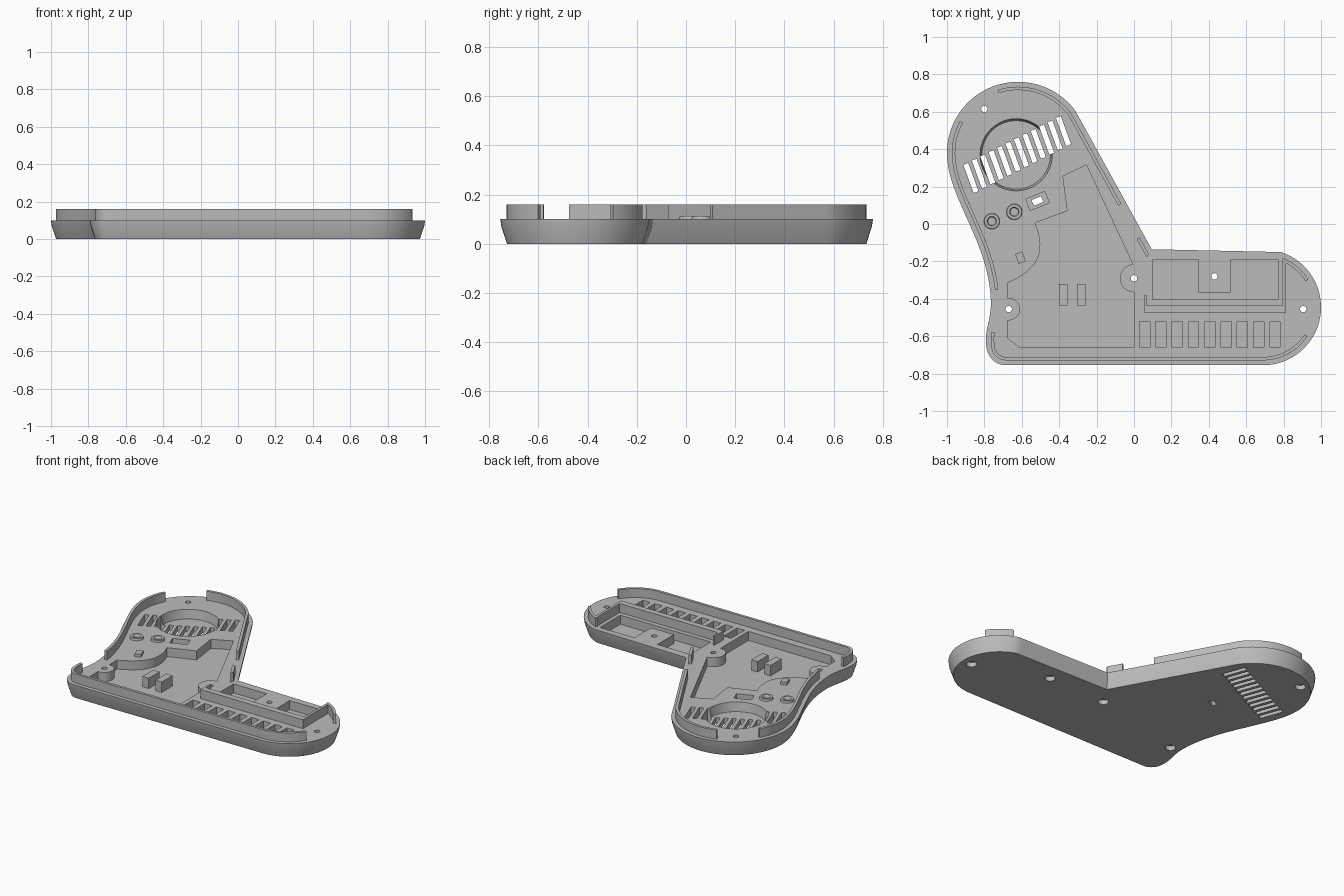
import bpy, bmesh, math
from mathutils import Vector
from mathutils.geometry import interpolate_bezier

if "Cube" in bpy.data.objects:
    bpy.data.objects.remove(bpy.data.objects["Cube"], do_unlink=True)

grey = bpy.data.materials.new("plain grey")
grey.use_nodes = True
grey.diffuse_color = (0.5, 0.5, 0.5, 1)
grey.node_tree.nodes["Principled BSDF"].inputs["Base Color"].default_value = (0.5, 0.5, 0.5, 1)

FLOOR, RIM, LIP = 0.04, 0.1, 0.16
ABOVE = 0.2


# 2D profile helpers
def arc(cx, cy, r, a, b, n=24):
    return [Vector((cx + r * math.cos(math.radians(a + (b - a) * i / n)),
                    cy + r * math.sin(math.radians(a + (b - a) * i / n)))) for i in range(n + 1)]


def circle(cx, cy, r, n=32):
    return arc(cx, cy, r, 0, 360, n)[:-1]


def bezier(*p, n=16):
    return [v.to_2d() for v in interpolate_bezier(*[Vector((*q, 0)) for q in p], n)]


def box(x0, y0, x1, y1):
    return [Vector(p) for p in ((x0, y0), (x1, y0), (x1, y1), (x0, y1))]


def tilted(cx, cy, w, h, deg):
    c, s = math.cos(math.radians(deg)), math.sin(math.radians(deg))
    return [Vector((cx + p.x * c - p.y * s, cy + p.x * s + p.y * c))
            for p in box(-w / 2, -h / 2, w / 2, h / 2)]


def resample(pts, step=0.03):
    out = []
    for i, p in enumerate(pts):
        q = pts[(i + 1) % len(pts)]
        d = (q - p).length
        if d < 1e-4:
            continue
        n = max(1, math.ceil(d / step))
        out += [p.lerp(q, k / n) for k in range(n)]
    return out


def inset(pts, d):
    out = []
    for i, p in enumerate(pts):
        u, v = (p - pts[i - 1]).normalized(), (pts[(i + 1) % len(pts)] - p).normalized()
        n = Vector((-u.y - v.y, u.x + v.x)).normalized()
        out.append(p + n * d / max(0.3, n.dot(Vector((-u.y, u.x)))))
    return out


# Solid helpers
def loft(bm, rings):
    loops = [[bm.verts.new((p.x, p.y, z)) for p in pts] for pts, z in rings]
    for lo, hi in zip(loops, loops[1:]):
        for i in range(len(lo)):
            j = (i + 1) % len(lo)
            bm.faces.new((lo[i], lo[j], hi[j], hi[i]))
    bm.faces.new(loops[0][::-1])
    bm.faces.new(loops[-1])


def solid(name, *stacks):
    bm = bmesh.new()
    for rings in stacks:
        loft(bm, rings)
    bmesh.ops.recalc_face_normals(bm, faces=bm.faces)
    me = bpy.data.meshes.new(name)
    bm.to_mesh(me)
    bm.free()
    me.materials.append(grey)
    ob = bpy.data.objects.new(name, me)
    bpy.context.collection.objects.link(ob)
    return ob


def prism(pts, z0, z1):
    return [(pts, z0), (pts, z1)]


def activate(ob):
    bpy.ops.object.select_all(action='DESELECT')
    ob.select_set(True)
    bpy.context.view_layer.objects.active = ob


def carve(ob, name, *stacks):
    cutter = solid(name, *stacks)
    cutter.hide_render = True
    mod = ob.modifiers.new(name, 'BOOLEAN')
    mod.operation, mod.solver, mod.object = 'DIFFERENCE', 'EXACT', cutter
    activate(ob)
    bpy.ops.object.modifier_apply(modifier=mod.name)
    bpy.data.objects.remove(cutter, do_unlink=True)


def smooth(ob):
    activate(ob)
    bpy.ops.object.shade_smooth_by_angle(angle=math.radians(25))


# Body outline, counter-clockwise from the left waist
outline = resample(
    bezier((-0.765, -0.42), (-0.765, -0.52), (-0.80, -0.56), (-0.79, -0.65))
    + bezier((-0.79, -0.65), (-0.785, -0.71), (-0.745, -0.755), (-0.68, -0.755))
    + arc(0.69, -0.445, 0.31, -90, 72, 40)
    + [Vector((0.095, -0.135))]
    + arc(-0.62, 0.38, 0.38, 36, 180, 40)
    + bezier((-1, 0.38), (-1, 0.14), (-0.77, -0.1), (-0.765, -0.42), n=30))
body = solid("tray_body", [(inset(outline, 0.027), 0), (inset(outline, 0.004), 0.07), (outline, RIM)])

# Main pocket, going round two screw bosses
pocket = ([Vector((-0.38, 0.256)), Vector((-0.254, 0.315))]
          + arc(0, -0.29, 0.075, 95, 270)
          + [Vector(p) for p in ((0, -0.66), (-0.61, -0.66), (-0.675, -0.61))]
          + arc(-0.67, -0.455, 0.06, -95, 95)
          + [Vector((-0.675, -0.315))]
          + bezier((-0.675, -0.315), (-0.52, -0.25), (-0.46, -0.15), (-0.53, 0.005))
          + [Vector((-0.355, 0.07))])
pocket = [p for i, p in enumerate(pocket) if (p - pocket[i - 1]).length > 1e-4]
# Compartment with an island for the screw
bay = [Vector(p) for p in ((0.1, -0.405), (0.77, -0.405), (0.77, -0.19), (0.515, -0.19),
                           (0.515, -0.365), (0.345, -0.365), (0.345, -0.19), (0.1, -0.19))]
cups = ((-0.76, 0.015), (-0.64, 0.065))
carve(body, "recess_cutter",
      prism(pocket, FLOOR, ABOVE), prism(bay, FLOOR, ABOVE),
      [(circle(-0.63, 0.37, 0.183, 48), FLOOR), (circle(-0.63, 0.37, 0.193, 48), RIM),
       (circle(-0.63, 0.37, 0.193, 48), ABOVE)],
      prism(tilted(-0.516, 0.123, 0.11, 0.065, 22), 0.06, ABOVE),
      *[prism(box(0.03 + 0.087 * i, -0.66, 0.085 + 0.087 * i, -0.52), FLOOR, ABOVE) for i in range(9)],
      *[prism(circle(x, y, 0.02, 20), 0.05, ABOVE) for x, y in cups])

# Through slots and screw holes, then counterbores underneath
screws = ((-0.8, 0.615), (0, -0.29), (-0.67, -0.455), (0.43, -0.28), (0.905, -0.455))
carve(body, "through_cutter",
      prism(tilted(-0.516, 0.123, 0.055, 0.033, 22), -ABOVE, ABOVE),
      *[prism(tilted(-0.872 + 0.045 * i, 0.246 + 0.0228 * i, 0.028, 0.16, 20), -ABOVE, ABOVE)
        for i in range(12)],
      *[prism(circle(x, y, 0.017, 20), -ABOVE, ABOVE) for x, y in screws])
carve(body, "counterbore_cutter", *[prism(circle(x, y, 0.032, 24), -ABOVE, 0.03) for x, y in screws])
smooth(body)


# Raised lip in separate runs along the rim
def nearest(p):
    return min(range(len(outline)), key=lambda i: (outline[i] - Vector(p)).length)


outer, inner = inset(outline, 0.026), inset(outline, 0.044)
runs = {"front_lip": ((-0.77, -0.57), (0.95, -0.61)),
        "left_end_lip": ((0.95, -0.29), (0.80, -0.15)),
        "corner_lip": ((0.095, -0.135), (0.045, -0.05)),
        "back_lip": ((-0.05, 0.12), (-0.74, 0.73)),
        "right_lip": ((-0.95, 0.55), (-0.765, -0.36))}
for name, (a, b) in runs.items():
    i, j = nearest(a), nearest(b)
    smooth(solid(name, prism(outer[i:j + 1] + inner[i:j + 1][::-1], RIM - 0.005, LIP)))

# Partition around the compartment
partition = [Vector(p) for p in ((0.055, -0.475), (0.812, -0.475), (0.812, -0.19), (0.795, -0.19),
                                 (0.795, -0.435), (0.068, -0.435), (0.068, -0.38), (0.055, -0.38))]
solid("compartment_wall", prism(partition, RIM - 0.005, LIP))

# Small posts and peg
solid("pocket_posts", *[prism(box(x, -0.435, x + 0.046, -0.32), FLOOR - 0.005, 0.11) for x in (-0.402, -0.306)])
solid("locating_peg", prism(tilted(-0.607, -0.18, 0.04, 0.055, 20), RIM - 0.005, 0.12))

# Round cups with an open centre
for k, (x, y) in enumerate(cups):
    cup = solid("cup_%d" % (k + 1), [(circle(x, y, 0.043), RIM - 0.003), (circle(x, y, 0.04), 0.113)])
    carve(cup, "cup_cutter", [(circle(x, y, 0.02, 20), 0), (circle(x, y, 0.02, 20), 0.104),
                              (circle(x, y, 0.03, 20), 0.12)])
    smooth(cup)
